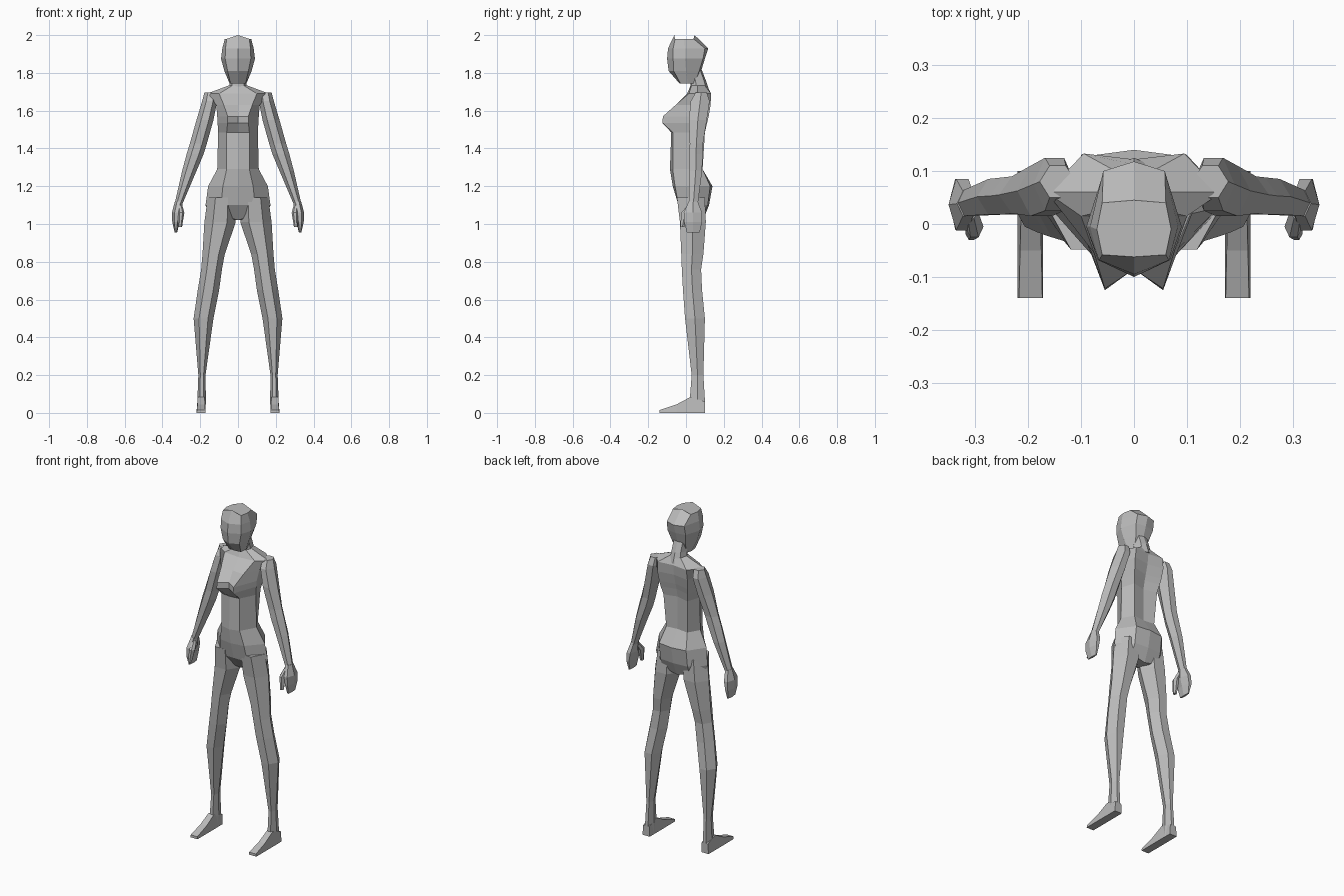
import bpy, bmesh

grey = bpy.data.materials.new("light grey")
grey.diffuse_color = (0.5, 0.5, 0.5, 1)


def loft(name, rings, mirror=False):
    """Skin a list of equal-length rings, cap both ends, keep flat faces."""
    bm = bmesh.new()
    loops = [[bm.verts.new(p) for p in ring] for ring in rings]
    for a, b in zip(loops, loops[1:]):
        n = len(a)
        for i in range(n):
            j = (i + 1) % n
            bm.faces.new((a[i], a[j], b[j], b[i]))
    bm.faces.new(loops[0])
    bm.faces.new(loops[-1])
    bmesh.ops.recalc_face_normals(bm, faces=bm.faces)
    mesh = bpy.data.meshes.new(name)
    bm.to_mesh(mesh)
    bm.free()
    mesh.materials.append(grey)
    obj = bpy.data.objects.new(name, mesh)
    bpy.context.collection.objects.link(obj)
    if mirror:
        obj.modifiers.new("mirror", 'MIRROR').use_mirror_merge = False
    return obj


def sym_ring(z, half, lift=0.0):
    """Full ring from a half outline running front centre to back centre."""
    pts = [(x, y, z + (lift if x == 0 else 0)) for x, y in half]
    return pts + [(-x, y, h) for x, y, h in reversed(pts[1:-1])]


def limb_ring(z, x0, x1, y0, y1, k=0.45):
    """Six-sided limb section between inner/outer x and front/back y."""
    c, w, m = (x0 + x1) / 2, (x1 - x0) / 2, (y0 + y1) / 2
    return [(c - k * w, y0, z), (c + k * w, y0, z), (x1, m, z),
            (c + k * w, y1, z), (c - k * w, y1, z), (x0, m, z)]


# Head
loft("head", [
    sym_ring(1.745, [(0, -.035), (.04, -.03), (.045, .01), (.035, .045), (0, .045)]),
    sym_ring(1.81, [(0, -.092), (.055, -.065), (.072, 0), (.045, .07), (0, .08)]),
    sym_ring(1.875, [(0, -.1), (.068, -.068), (.09, -.005), (.06, .09), (0, .1)]),
    sym_ring(1.93, [(0, -.095), (.066, -.068), (.083, -.005), (.058, .1), (0, .118)]),
    sym_ring(1.98, [(0, -.062), (.06, -.058), (.07, -.01), (.06, .04), (0, .045)], .02),
])

# Neck
loft("neck", [
    sym_ring(1.70, [(0, .02), (.035, .03), (.05, .06), (.035, .11), (0, .125)]),
    sym_ring(1.76, [(0, .025), (.03, .03), (.042, .05), (.03, .095), (0, .105)]),
    sym_ring(1.83, [(0, .01), (.03, .01), (.04, .03), (.03, .07), (0, .078)]),
])

# Torso from neck base down to the pelvis
loft("torso", [
    sym_ring(1.733, [(0, .025), (.03, .03), (.05, .06), (.035, .1), (0, .112)]),
    sym_ring(1.69, [(0, .005), (.1, .015), (.165, .06), (.095, .133), (0, .122)]),
    sym_ring(1.63, [(0, -.05), (.075, -.055), (.115, .04), (.1, .13), (0, .115)]),
    sym_ring(1.57, [(0, -.085), (.055, -.122), (.11, .02), (.095, .12), (0, .1)]),
    sym_ring(1.535, [(0, -.085), (.055, -.125), (.108, .02), (.09, .112), (0, .09)]),
    sym_ring(1.485, [(0, -.078), (.06, -.07), (.105, .02), (.08, .1), (0, .08)]),
    sym_ring(1.29, [(0, -.085), (.06, -.07), (.11, .02), (.07, .088), (0, .08)]),
    sym_ring(1.20, [(0, -.07), (.08, -.058), (.158, .03), (.09, .128), (0, .14)]),
    sym_ring(1.10, [(0, -.04), (.09, -.04), (.172, .04), (.09, .115), (0, .122)]),
    sym_ring(1.04, [(0, .02), (.06, .0), (.15, .04), (.09, .09), (0, .09)], -.02),
])

# Legs, outer hip to ankle
loft("leg", [limb_ring(*r) for r in (
    (1.14, .012, .16, -.048, .1),
    (1.01, .012, .178, -.032, .105),
    (.84, .07, .188, -.025, .092),
    (.76, .085, .195, -.022, .08),
    (.65, .1, .213, -.016, .085),
    (.50, .13, .235, -.005, .1),
    (.20, .172, .21, .03, .092),
    (.07, .17, .215, .02, .1),
    (.0, .172, .218, .02, .1),
)], mirror=True)

# Feet, heel to toe
loft("foot", [[(.172, y, 0), (.22, y, 0), (.195 + w, y, h), (.195 - w, y, h)]
              for y, h, w in ((.1, .06, .02), (.025, .085, .018),
                              (-.05, .045, .02), (-.14, .015, .022))], mirror=True)

# Arms, shoulder to wrist
loft("arm", [limb_ring(*r) for r in (
    (1.695, .11, .178, .05, .11),
    (1.65, .11, .19, .025, .125),
    (1.55, .13, .22, .015, .11),
    (1.425, .165, .255, .02, .09),
    (1.37, .182, .272, .018, .088),
    (1.28, .22, .296, .018, .085),
    (1.10, .297, .337, .015, .062),
)], mirror=True)

# Hands
loft("hand", [limb_ring(*r) for r in (
    (1.12, .293, .334, .015, .062),
    (1.06, .298, .35, -.012, .085),
    (1.01, .31, .348, -.01, .085),
    (.955, .322, .335, .005, .072),
)], mirror=True)

# Thumbs
loft("thumb", [limb_ring(*r) for r in (
    (1.10, .295, .32, .01, .04),
    (1.06, .284, .318, -.025, .015),
    (.985, .296, .318, -.03, -.008),
)], mirror=True)
